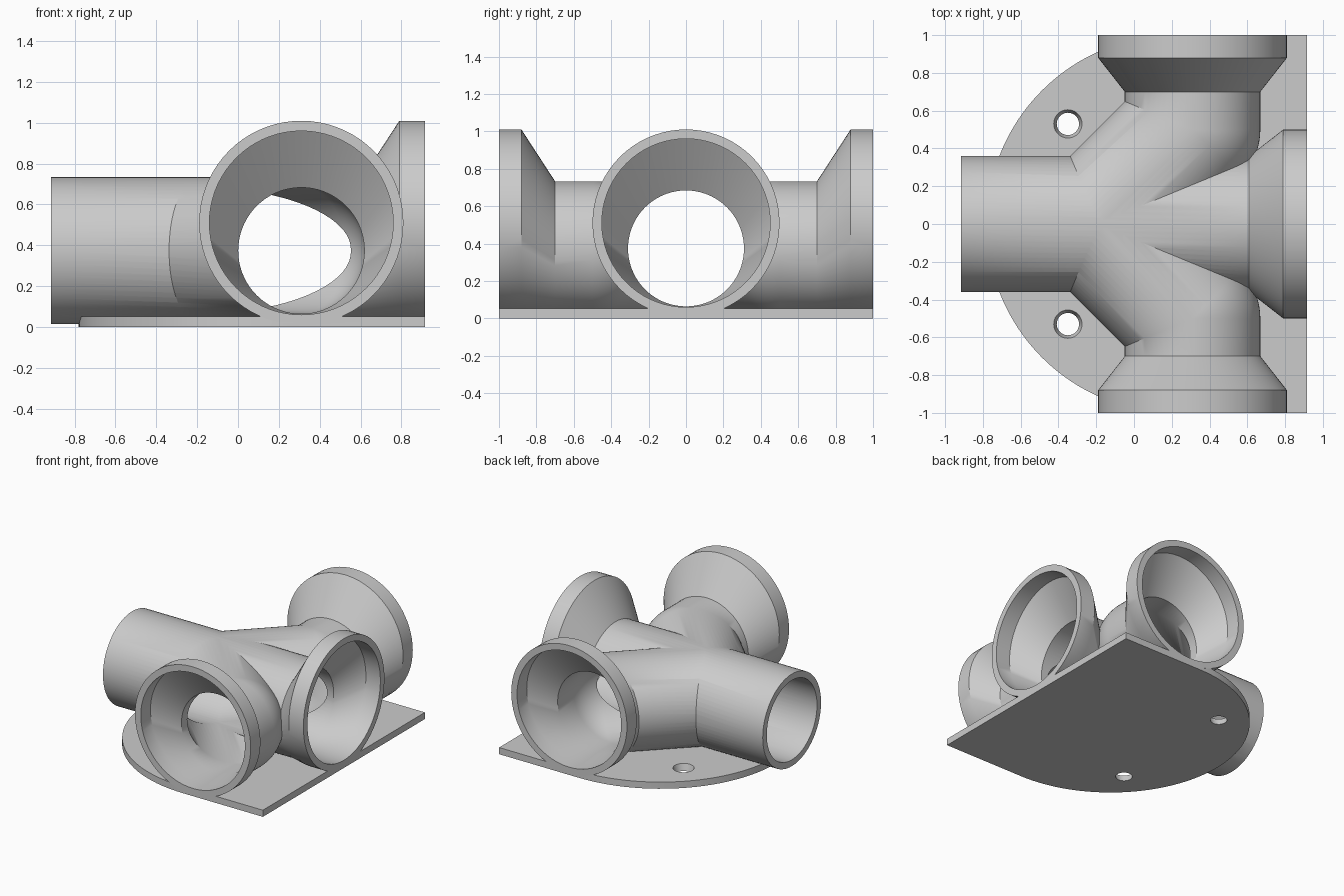
import bpy, bmesh, math
from mathutils import Vector

if "Cube" in bpy.data.objects:
    bpy.data.objects.remove(bpy.data.objects["Cube"])

SEG = 72
TUBE_Z, TUBE_R = 0.374, 0.36
BELL_Z, BELL_R = 0.51, 0.50
WALL = 0.05
BEND = (0.31, 0.50)          # where each side branch turns outward
FORK = (-0.19, 0.0)          # where the branches leave the main tube

grey = bpy.data.materials.new("light_grey")
grey.diffuse_color = (0.6, 0.6, 0.6, 1)
grey.use_nodes = True
grey.node_tree.nodes["Principled BSDF"].inputs["Base Color"].default_value = grey.diffuse_color


def finish(name, bm):
    bmesh.ops.remove_doubles(bm, verts=bm.verts, dist=1e-5)
    bmesh.ops.recalc_face_normals(bm, faces=bm.faces)
    mesh = bpy.data.meshes.new(name)
    bm.to_mesh(mesh)
    bm.free()
    mesh.materials.append(grey)
    obj = bpy.data.objects.new(name, mesh)
    bpy.context.collection.objects.link(obj)
    return obj


def ring(x, y, z, r, angle, mitre=None):
    """Circle facing a horizontal direction; the inner half may sit on a mitre."""
    pts = []
    for i in range(SEG):
        t = 2 * math.pi * i / SEG
        s, a = r * math.cos(t), math.radians(angle)
        if mitre is not None and s > 0:
            a = math.radians(mitre)
            s /= math.cos(math.radians(22.5))
        pts.append(Vector((x - math.sin(a) * s, y + math.cos(a) * s,
                           z + r * math.sin(t))))
    return pts


def loft(name, rings, side=1):
    bm = bmesh.new()
    loops = [[bm.verts.new((p.x, p.y * side, p.z)) for p in pts] for pts in rings]
    for a, b in zip(loops, loops[1:]):
        for i in range(SEG):
            j = (i + 1) % SEG
            bm.faces.new((a[i], a[j], b[j], b[i]))
    bm.faces.new(loops[0])
    bm.faces.new(loops[-1])
    return finish(name, bm)


def main_tube(name, inset, extra):
    r, R = TUBE_R - inset, BELL_R - inset
    return loft(name, [ring(-0.915 - extra, 0, TUBE_Z, r, 0),
                       ring(0.61, 0, TUBE_Z, r, 0),
                       ring(0.79, 0, BELL_Z, R, 0),
                       ring(0.915 + extra, 0, BELL_Z, R, 0)])


def branch_tube(name, inset, extra, side):
    r, R = TUBE_R - inset - 0.001, BELL_R - inset
    x, y = BEND
    rings = [ring(*FORK, TUBE_Z, r, 45)]
    rings += [ring(x, y, TUBE_Z, r, 45 + 45 * k / 8, 67.5) for k in range(9)]
    rings += [ring(x, 0.70, TUBE_Z, r, 90),
              ring(x, 0.88, BELL_Z, R, 90),
              ring(x, 1.0 + extra, BELL_Z, R, 90)]
    return loft(name, rings, side)


def combine(target, tool, operation):
    mod = target.modifiers.new(operation.lower(), 'BOOLEAN')
    mod.operation, mod.solver, mod.object = operation, 'EXACT', tool
    bpy.context.view_layer.objects.active = target
    bpy.ops.object.modifier_apply(modifier=mod.name)
    bpy.data.objects.remove(tool, do_unlink=True)


def manifold(name, inset, extra):
    body = main_tube(name, inset, extra)
    for side in (1, -1):
        combine(body, branch_tube("branch", inset, extra, side), 'UNION')
    return body


# Base plate: half disc running into a rectangle
bm = bmesh.new()
outline = [(0.915, -1.0), (0.915, 1.0)]
for k in range(65):
    a = math.pi / 2 + math.pi * k / 64
    outline.append((0.22 + math.cos(a), math.sin(a)))
face = bm.faces.new([bm.verts.new((x, y, 0)) for x, y in outline])
up = bmesh.ops.extrude_face_region(bm, geom=[face])
bmesh.ops.translate(bm, vec=(0, 0, 0.052),
                    verts=[v for v in up["geom"] if isinstance(v, bmesh.types.BMVert)])
plate = finish("base_plate", bm)

# Countersunk screw holes
for side in (1, -1):
    bm = bmesh.new()
    bmesh.ops.create_cone(bm, cap_ends=True, segments=40, radius1=0.056,
                          radius2=0.078, depth=0.072)
    bmesh.ops.translate(bm, vec=(-0.35, 0.53 * side, 0.026), verts=bm.verts)
    combine(plate, finish("screw_hole", bm), 'DIFFERENCE')

# Four-way pipe with flared sockets, joined to the plate and hollowed out
pipe = manifold("pipe_junction", 0.0, 0.0)
combine(pipe, plate, 'UNION')
combine(pipe, manifold("pipe_bore", WALL, 0.03), 'DIFFERENCE')

bpy.ops.object.select_all(action='DESELECT')
pipe.select_set(True)
bpy.context.view_layer.objects.active = pipe
bpy.ops.object.shade_smooth_by_angle(angle=math.radians(30))
